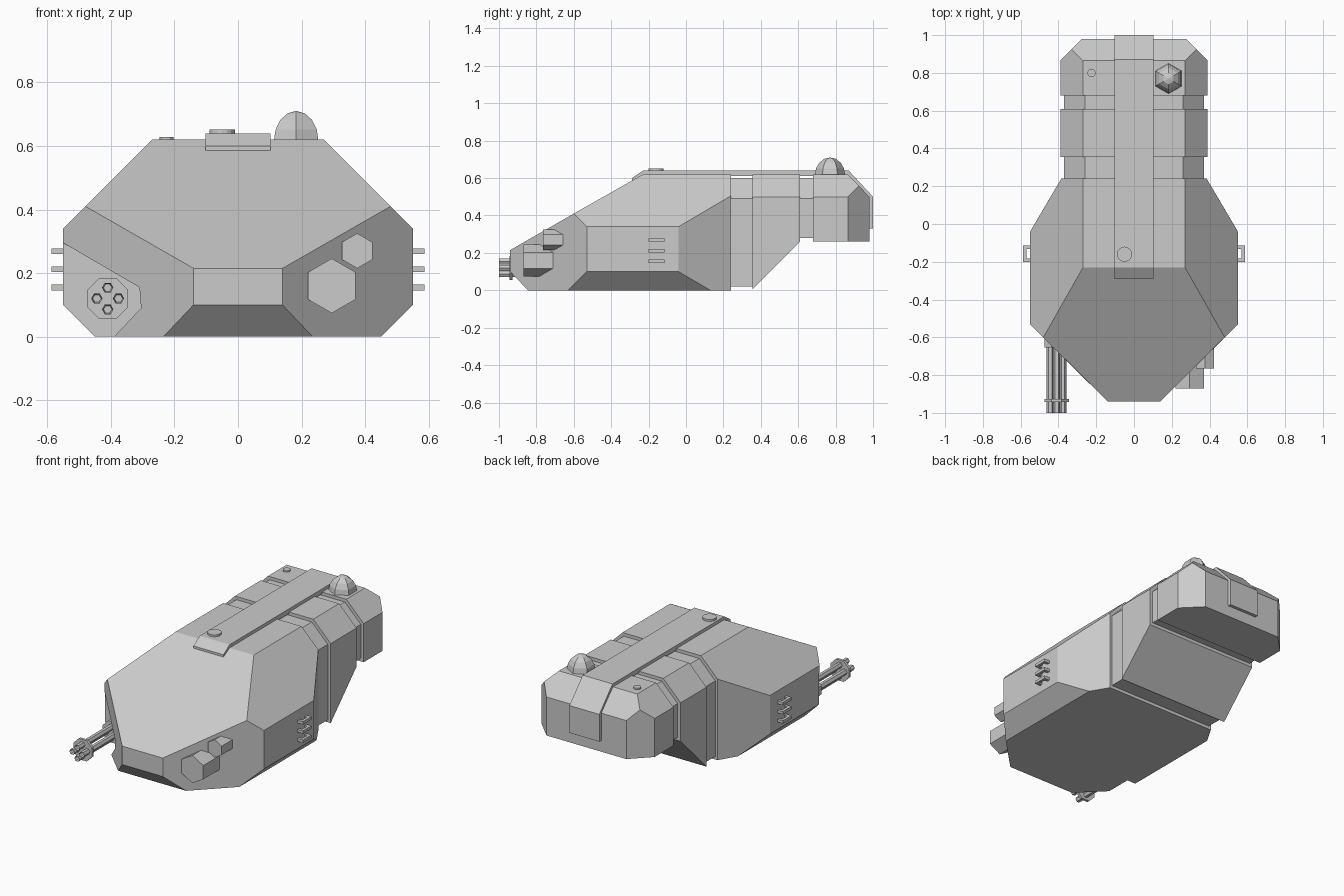
import bpy, bmesh, math
from mathutils import Vector

old = bpy.data.objects.get("Cube")
if old:
    bpy.data.objects.remove(old, do_unlink=True)

grey = bpy.data.materials.new("light_grey")
grey.use_nodes = True
tone = (0.6, 0.6, 0.6, 1)
grey.diffuse_color = tone
grey.node_tree.nodes["Principled BSDF"].inputs["Base Color"].default_value = tone


def finish(name, bm):
    bmesh.ops.recalc_face_normals(bm, faces=bm.faces)
    mesh = bpy.data.meshes.new(name)
    bm.to_mesh(mesh)
    bm.free()
    mesh.materials.append(grey)
    ob = bpy.data.objects.new(name, mesh)
    bpy.context.collection.objects.link(ob)
    return ob


def hull(name, points, mirror=True):
    """Faceted convex solid, optionally symmetric in x."""
    bm = bmesh.new()
    for x, y, z in points:
        for side in ((1, -1) if mirror else (1,)):
            bm.verts.new((x * side, y, z))
    out = bmesh.ops.convex_hull(bm, input=bm.verts)
    loose = [v for v in bm.verts if not v.link_faces]
    bmesh.ops.delete(bm, geom=loose, context='VERTS')
    bmesh.ops.dissolve_limit(bm, angle_limit=math.radians(3),
                             verts=bm.verts, edges=bm.edges)
    return finish(name, bm)


def prism(name, outline, axis, lo, hi, bore=0):
    """Extrude a 2D outline along an axis; bore sinks a hole in the low end."""
    def place(a, b, h):
        return {'x': (h, a, b), 'y': (a, h, b), 'z': (a, b, h)}[axis]
    bm = bmesh.new()
    low = bm.faces.new([bm.verts.new(place(a, b, lo)) for a, b in outline])
    ext = bmesh.ops.extrude_face_region(bm, geom=[low], use_keep_orig=True)
    shift = Vector(place(0, 0, hi - lo))
    for v in ext["geom"]:
        if isinstance(v, bmesh.types.BMVert):
            v.co += shift
    if bore:
        bmesh.ops.recalc_face_normals(bm, faces=bm.faces)
        bmesh.ops.inset_region(bm, faces=[low], thickness=bore)
        bmesh.ops.translate(bm, verts=low.verts, vec=shift * 0.1)
    return finish(name, bm)


def ngon(cx, cy, r, sides, turn=0):
    return [(cx + r * math.cos(math.radians(turn) + i * math.tau / sides),
             cy + r * math.sin(math.radians(turn) + i * math.tau / sides))
            for i in range(sides)]


# Front hull
front = hull("front_hull", [
    (.27, -.23, .62), (.27, .24, .62), (.385, .24, .505), (.385, .24, 0),
    (.55, -.04, .34), (.55, -.04, .10), (.45, .13, 0),
    (.55, -.53, .34), (.55, -.53, .10), (.45, -.63, 0),
    (.48, -.60, .41), (.14, -.94, .215), (.14, -.94, .10), (.235, -.845, 0)])

# Gun recess in the right front corner
cutter = prism("gun_recess_cutter", [
    (-.70, .3825), (-.31, .155), (-.305, .09), (-.39, 0), (-.44, -.053),
    (-.70, -.053)], 'y', -1.2, -.525)
cutter.hide_render = True
cut = front.modifiers.new("gun_recess", 'BOOLEAN')
cut.operation = 'DIFFERENCE'
cut.solver = 'EXACT'
cut.object = cutter
bpy.context.view_layer.objects.active = front
bpy.ops.object.modifier_apply(modifier=cut.name)
bpy.data.objects.remove(cutter, do_unlink=True)


# Middle and rear body sections
def section(name, w, top_w, shoulder, top, stations):
    pts = []
    for y, bottom in stations:
        pts += [(top_w, y, top), (w, y, shoulder), (w, y, bottom)]
    return hull(name, pts)


section("middle_body", .39, .27, .50, .62, [(.355, .005), (.61, .26)])
section("front_joint", .37, .26, .49, .60, [(.22, .02), (.37, .02)])
section("rear_joint", .37, .26, .49, .60, [(.60, .28), (.70, .28)])
hull("rear_body", [
    (.27, .68, .62), (.39, .68, .50), (.39, .68, .26),
    (.27, .865, .62), (.39, .865, .50), (.39, .865, .26),
    (.33, .925, .56), (.275, .98, .50), (.275, .98, .26)])

# Raised strip along the spine, folding down over the back
prism("spine_strip", [
    (-.29, .58), (-.29, .60), (-.23, .64), (.87, .64), (1, .50), (1, .33),
    (.97, .33), (.97, .49), (.86, .61), (-.23, .61)], 'x', -.103, .103)

# Roof fittings
prism("strip_hatch", ngon(-.05, -.16, .04, 16), 'z', .63, .652)
prism("roof_cap", ngon(-.225, .80, .022, 12), 'z', .61, .629)
dome = []
for i in range(5):
    a = math.radians(i * 22.5)
    dome += [(x, y, .615 + .095 * math.sin(a)) for x, y in
             ngon(.183, .77, max(.081 * math.cos(a), .001), 6, 30)]
hull("roof_dome", dome, mirror=False)

# Side handles
for side, label in ((1, "left"), (-1, "right")):
    for i in range(3):
        z = .155 + i * .057
        prism(f"{label}_handle_{i + 1}", [
            (side * x, y) for x, y in (
                (.54, -.20), (.587, -.20), (.587, -.115), (.54, -.115),
                (.54, -.133), (.57, -.133), (.57, -.182), (.54, -.182))],
            'z', z - .009, z + .009)

# Hexagonal pods on the left front corner
prism("large_pod", ngon(.295, .16, .086, 6, 30), 'y', -.87, -.66)
prism("small_pod", ngon(.375, .27, .055, 6, 30), 'y', -.765, -.62)

# Rotary gun: housing, ring and four bored barrels
gx, gz = -.41, .12
prism("gun_housing", ngon(gx, gz, .07, 8, 22.5), 'y', -.655, -.50)
prism("gun_ring", ngon(gx, gz, .07, 8, 22.5), 'y', -.943, -.927)
for i, (x, z) in enumerate(ngon(gx, gz, .034, 4)):
    prism(f"gun_barrel_{i + 1}", ngon(x, z, .018, 6), 'y', -1, -.65, bore=.005)
